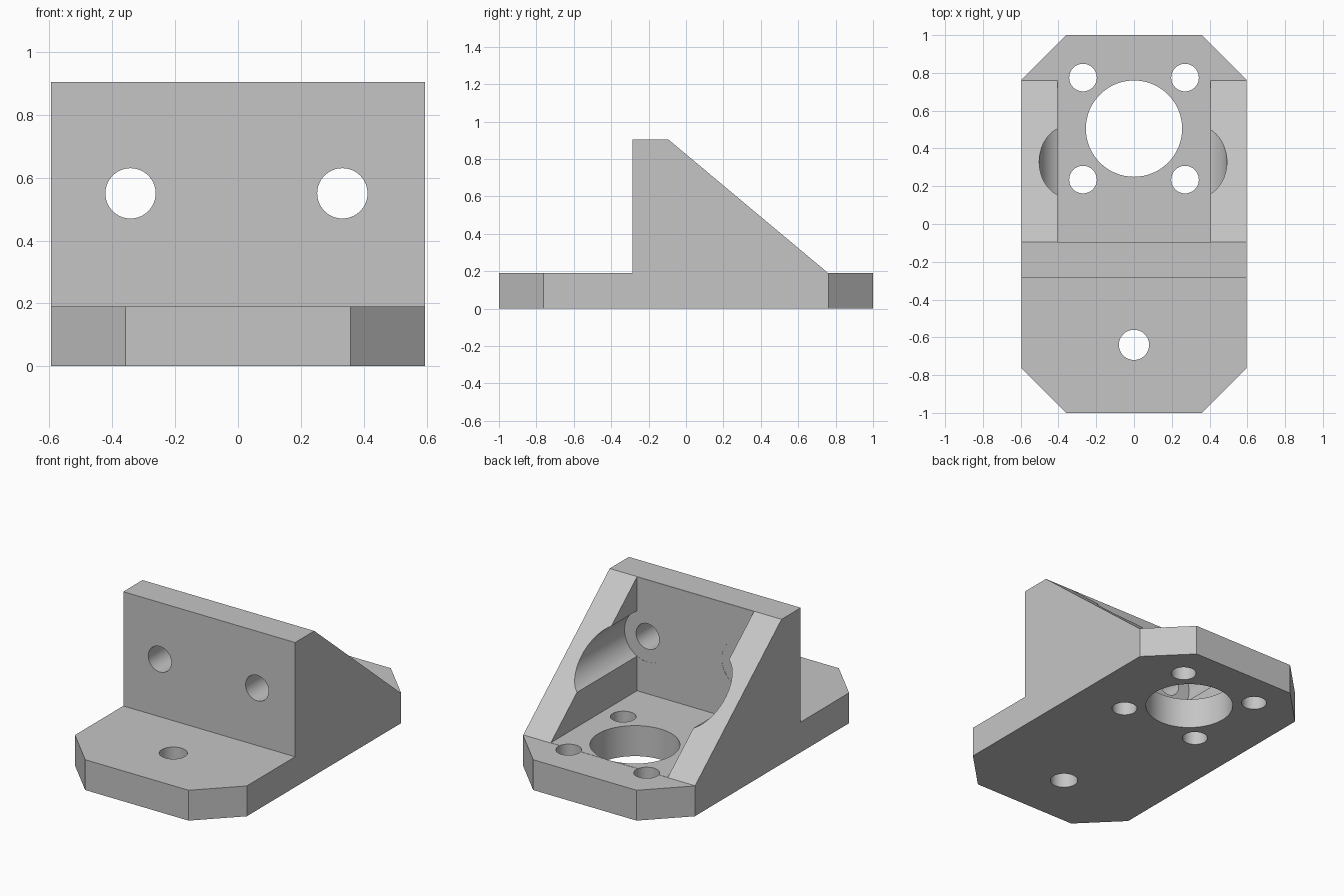
import bpy, bmesh, math
from mathutils import Matrix, Vector

if "Cube" in bpy.data.objects:
    bpy.data.objects.remove(bpy.data.objects["Cube"], do_unlink=True)

HALF_W, FLOOR, TOP = 0.595, 0.19, 0.905
WALL_FRONT, WALL_BACK, FOOT = -0.285, -0.095, 0.76

grey = bpy.data.materials.new("light_grey")
grey.use_nodes = True
grey.diffuse_color = (0.56, 0.56, 0.56, 1)
grey.node_tree.nodes["Principled BSDF"].inputs["Base Color"].default_value = (0.56, 0.56, 0.56, 1)


def to_object(name, bm):
    bmesh.ops.recalc_face_normals(bm, faces=bm.faces)
    mesh = bpy.data.meshes.new(name)
    bm.to_mesh(mesh)
    bm.free()
    mesh.materials.append(grey)
    obj = bpy.data.objects.new(name, mesh)
    bpy.context.collection.objects.link(obj)
    return obj


def cut(target, cutter):
    """Subtract the cutter from the target, then discard the cutter."""
    cutter.hide_render = True
    mod = target.modifiers.new("cut", 'BOOLEAN')
    mod.operation, mod.solver, mod.object = 'DIFFERENCE', 'EXACT', cutter
    bpy.context.view_layer.objects.active = target
    bpy.ops.object.modifier_apply(modifier=mod.name)
    bpy.data.objects.remove(cutter, do_unlink=True)


def cylinder(name, start, end, radius):
    a, b = Vector(start), Vector(end)
    bm = bmesh.new()
    turn = (b - a).to_track_quat('Z', 'Y').to_matrix().to_4x4()
    bmesh.ops.create_cone(bm, cap_ends=True, segments=64, radius1=radius, radius2=radius,
                          depth=(b - a).length, matrix=Matrix.Translation((a + b) / 2) @ turn)
    return to_object(name, bm)


def box(name, low, high):
    low, high = Vector(low), Vector(high)
    bm = bmesh.new()
    bmesh.ops.create_cube(bm, size=1, matrix=Matrix.Translation((low + high) / 2)
                          @ Matrix.Diagonal((*(high - low), 1)))
    return to_object(name, bm)


# Bracket body: side profile extruded across the width
profile = [(-1, 0), (1, 0), (1, FLOOR), (FOOT, FLOOR), (WALL_BACK, TOP),
           (WALL_FRONT, TOP), (WALL_FRONT, FLOOR), (-1, FLOOR)]
bm = bmesh.new()
face = bm.faces.new([bm.verts.new((-HALF_W, y, z)) for y, z in profile])
extruded = bmesh.ops.extrude_face_region(bm, geom=[face])["geom"]
bmesh.ops.translate(bm, vec=(2 * HALF_W, 0, 0),
                    verts=[v for v in extruded if isinstance(v, bmesh.types.BMVert)])
bmesh.ops.recalc_face_normals(bm, faces=bm.faces)

# Clipped plate corners
corners = [e for e in bm.edges
           if all(abs(v.co.y) > 0.99 for v in e.verts)
           and abs(e.verts[0].co.z - e.verts[1].co.z) > 0.1]
bmesh.ops.bevel(bm, geom=corners, offset=0.237, segments=1, affect='EDGES')
bracket = to_object("mounting_bracket", bm)

# Pocket between the two side gussets
cut(bracket, box("pocket_cutter", (-0.405, WALL_BACK + 0.001, FLOOR + 0.001), (0.405, 1.2, 1.2)))

# Upright wall holes with wide tool clearance behind them
for x in (-0.342, 0.332):
    cut(bracket, cylinder("clearance_cutter", (x, WALL_BACK, 0.55), (x, 1.2, 0.55), 0.16))
    cut(bracket, cylinder("wall_hole_cutter", (x, -0.5, 0.55), (x, 0.2, 0.55), 0.08))

# Plate holes: large bore, four screw holes around it and one front hole
plate_holes = [(0, 0.505, 0.255), (0, -0.64, 0.08)]
plate_holes += [(sx * 0.27, 0.505 + sy * 0.27, 0.073) for sx in (-1, 1) for sy in (-1, 1)]
for x, y, radius in plate_holes:
    cut(bracket, cylinder("plate_hole_cutter", (x, y, -0.2), (x, y, 0.3), radius))

# Smooth bores, crisp edges
bpy.ops.object.select_all(action='DESELECT')
bracket.select_set(True)
bpy.context.view_layer.objects.active = bracket
bpy.ops.object.shade_smooth_by_angle(angle=math.radians(25))
